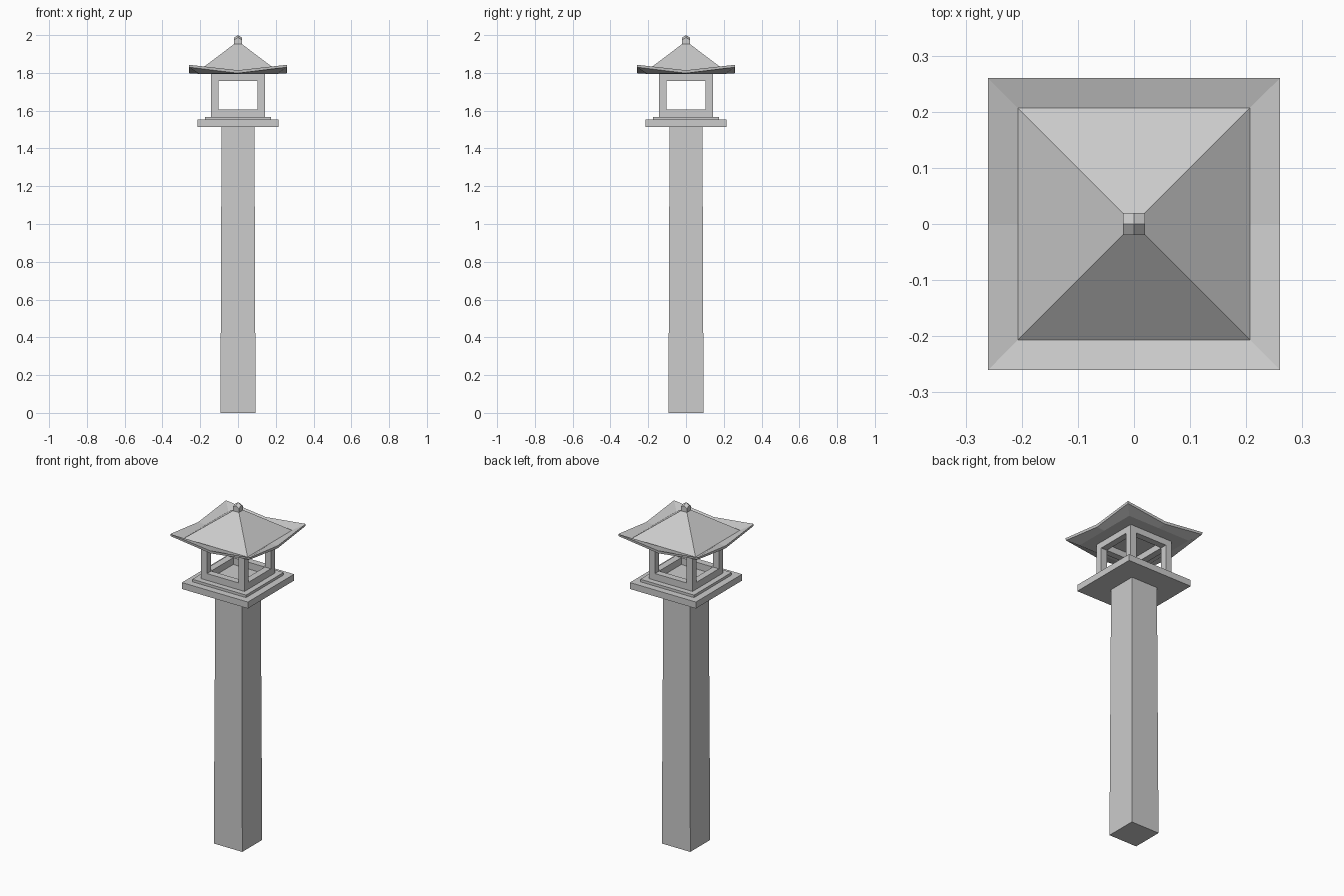
import bpy, bmesh

if "Cube" in bpy.data.objects:
    bpy.data.objects.remove(bpy.data.objects["Cube"])


def finish(name, bm):
    bmesh.ops.recalc_face_normals(bm, faces=bm.faces)
    mesh = bpy.data.meshes.new(name)
    bm.to_mesh(mesh)
    bm.free()
    obj = bpy.data.objects.new(name, mesh)
    bpy.context.collection.objects.link(obj)
    return obj


def box(name, x0, x1, y0, y1, z0, z1):
    bm = bmesh.new()
    bmesh.ops.create_cube(bm, size=1)
    for v in bm.verts:
        v.co = (x1 if v.co.x > 0 else x0, y1 if v.co.y > 0 else y0, z1 if v.co.z > 0 else z0)
    return finish(name, bm)


def square_loft(name, rings, tip=None):
    """Loft square rings (half width, corner z, edge-middle z); optional centre tip height."""
    bm = bmesh.new()
    outline = [(-1, -1), (0, -1), (1, -1), (1, 0), (1, 1), (0, 1), (-1, 1), (-1, 0)]
    loops = [[bm.verts.new((x * r, y * r, zc if x * y else zm)) for x, y in outline]
             for r, zc, zm in rings]
    for a, b in zip(loops, loops[1:]):
        for i in range(8):
            j = (i + 1) % 8
            bm.faces.new((a[i], a[j], b[j], b[i]))
    bm.faces.new(loops[0])
    top = loops[-1]
    if tip is None:
        bm.faces.new(top)
    else:
        # four facets, each holding one corner and two edge middles
        t = bm.verts.new((0, 0, tip))
        for i in range(0, 8, 2):
            bm.faces.new((top[i - 1], top[i], top[i + 1], t))
    return finish(name, bm)


# Tapered post
square_loft("post", [(0.093, 0, 0), (0.087, 1.515, 1.515)])

# Stepped platform
box("platform", -0.215, 0.215, -0.215, 0.215, 1.514, 1.552)
box("platform_step", -0.175, 0.175, -0.175, 0.175, 1.552, 1.567)

# Open lantern frame: corner posts with rails between them
R, I = 0.142, 0.103
for i, sx in enumerate((-1, 1)):
    for j, sy in enumerate((-1, 1)):
        xs, ys = sorted((sx * I, sx * R)), sorted((sy * I, sy * R))
        box(f"lantern_post_{i}{j}", *xs, *ys, 1.567, 1.80)
for label, z0, z1 in (("bottom", 1.567, 1.607), ("top", 1.758, 1.80)):
    for i, s in enumerate((-1, 1)):
        d = sorted((s * I, s * R))
        box(f"{label}_rail_x{i}", -I, I, *d, z0, z1)
        box(f"{label}_rail_y{i}", *d, -I, I, z0, z1)

# Hipped roof with eaves lifted at the corners
square_loft("roof", [(0.207, 1.795, 1.795), (0.258, 1.830, 1.798),
                     (0.26, 1.843, 1.814), (0.207, 1.812, 1.812),
                     (0.02, 1.953, 1.953)])

# Faceted finial
square_loft("finial", [(0.02, 1.95, 1.95), (0.02, 1.975, 1.987)], tip=2.0)
